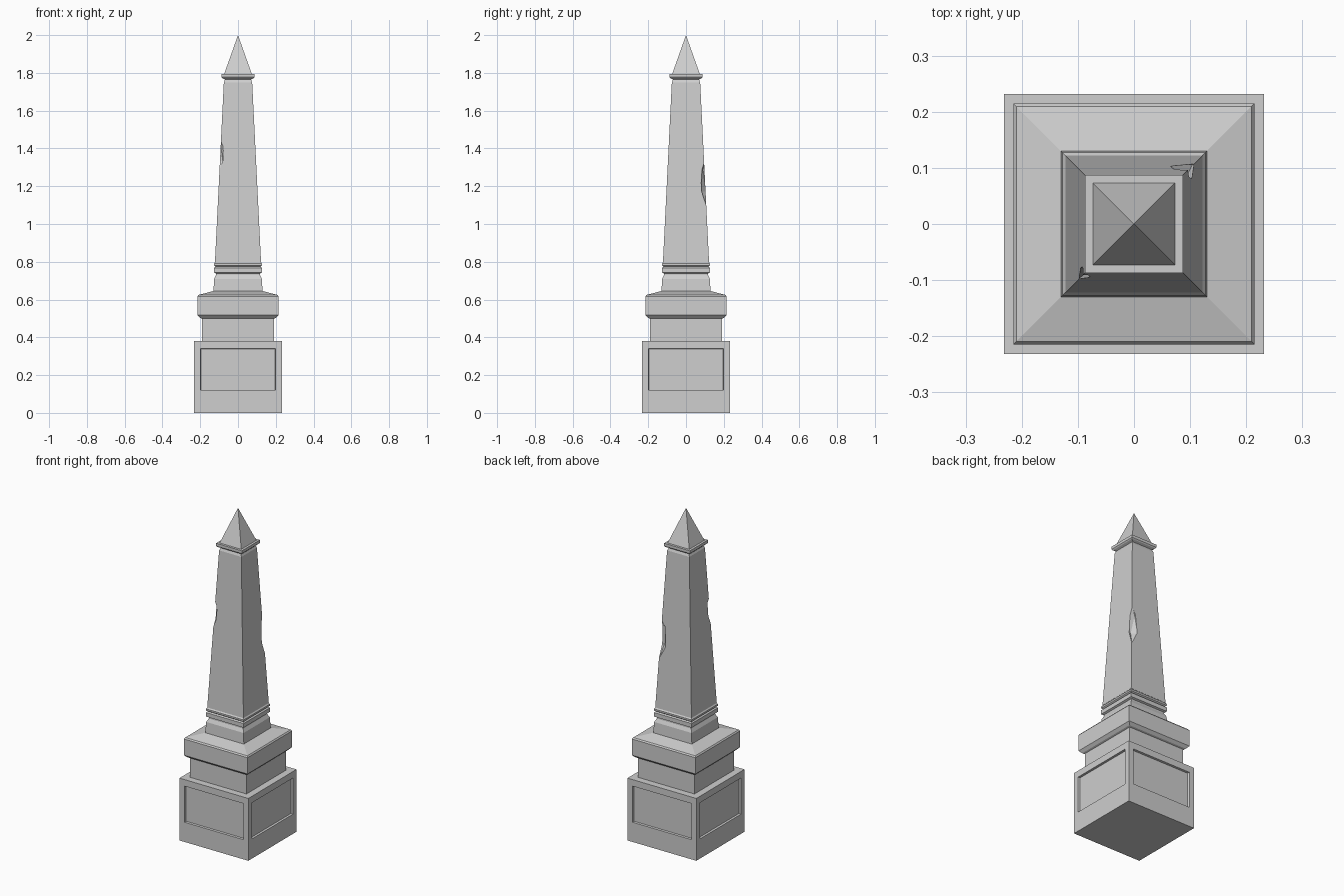
import bpy
import bmesh
from mathutils import Matrix

cube = bpy.data.objects.get("Cube")
if cube:
    bpy.data.objects.remove(cube, do_unlink=True)

# Single stone colour
stone = bpy.data.materials.new("grey_stone")
stone.use_nodes = True
color = (0.62, 0.62, 0.62, 1)
stone.diffuse_color = color
shader = next(n for n in stone.node_tree.nodes if n.type == 'BSDF_PRINCIPLED')
shader.inputs["Base Color"].default_value = color
shader.inputs["Roughness"].default_value = 0.8


def add_object(name, bm):
    bmesh.ops.recalc_face_normals(bm, faces=bm.faces)
    mesh = bpy.data.meshes.new(name)
    bm.to_mesh(mesh)
    bm.free()
    mesh.materials.append(stone)
    obj = bpy.data.objects.new(name, mesh)
    bpy.context.collection.objects.link(obj)
    return obj


def square_stack(profile):
    """Loft square rings from (half width, height) pairs; width 0 is an apex."""
    bm = bmesh.new()
    rings = []
    for w, z in profile:
        corners = [(-w, -w), (w, -w), (w, w), (-w, w)] if w else [(0, 0)]
        rings.append([bm.verts.new((x, y, z)) for x, y in corners])
    for low, high in zip(rings, rings[1:]):
        for i in range(4):
            j = (i + 1) % 4
            if len(high) == 1:
                bm.faces.new((low[i], low[j], high[0]))
            else:
                bm.faces.new((low[i], low[j], high[j], high[i]))
    bm.faces.new(rings[0][::-1])
    if len(rings[-1]) == 4:
        bm.faces.new(rings[-1])
    bmesh.ops.recalc_face_normals(bm, faces=bm.faces)
    return bm


def chip(target, location, radii):
    """Knock a rough flake out of a corner."""
    bm = bmesh.new()
    bmesh.ops.create_icosphere(bm, subdivisions=1, radius=1)
    bmesh.ops.scale(bm, vec=radii, verts=bm.verts)
    bmesh.ops.transform(bm, matrix=Matrix.Translation(location), verts=bm.verts)
    cutter = add_object("chip_cutter", bm)
    cutter.hide_render = True
    mod = target.modifiers.new("chip", 'BOOLEAN')
    mod.operation = 'DIFFERENCE'
    mod.solver = 'EXACT'
    mod.object = cutter
    bpy.context.view_layer.objects.active = target
    bpy.ops.object.modifier_apply(modifier=mod.name)
    bpy.data.objects.remove(cutter, do_unlink=True)


# Pedestal base with a recessed panel on each side
bm = square_stack([(0.232, 0), (0.232, 0.38)])
sides = [f for f in bm.faces if abs(f.normal.z) < 0.5]
bmesh.ops.inset_individual(bm, faces=sides, thickness=0.047)
for v in {v for f in sides for v in f.verts}:
    v.co.z = 0.12 if v.co.z < 0.19 else 0.34
bmesh.ops.inset_individual(bm, faces=sides, thickness=0.003, depth=-0.012)
add_object("pedestal_base", bm)

# Pedestal neck and overhanging cornice
add_object("pedestal_neck", square_stack([(0.19, 0.38), (0.19, 0.5)]))
add_object("cornice", square_stack([
    (0.185, 0.497), (0.2, 0.503), (0.215, 0.518), (0.215, 0.617),
    (0.209, 0.625), (0.13, 0.645)]))

# Shaft foot with two moulded bands
add_object("shaft_foot", square_stack([
    (0.13, 0.645), (0.126, 0.71), (0.116, 0.73), (0.116, 0.738),
    (0.127, 0.743), (0.127, 0.768), (0.119, 0.774), (0.127, 0.78),
    (0.127, 0.79), (0.121, 0.798)]))

# Tapering shaft with two damaged corners
shaft = add_object("shaft", square_stack([
    (0.122, 0.798), (0.075, 1.75), (0.068, 1.767)]))
chip(shaft, (0.104, 0.106, 1.23), (0.045, 0.03, 0.13))
chip(shaft, (-0.098, -0.097, 1.375), (0.024, 0.025, 0.09))

# Collar and pointed cap
add_object("collar", square_stack([
    (0.068, 1.765), (0.082, 1.772), (0.087, 1.778), (0.087, 1.795)]))
add_object("pyramid_cap", square_stack([(0.073, 1.795), (0, 2)]))
